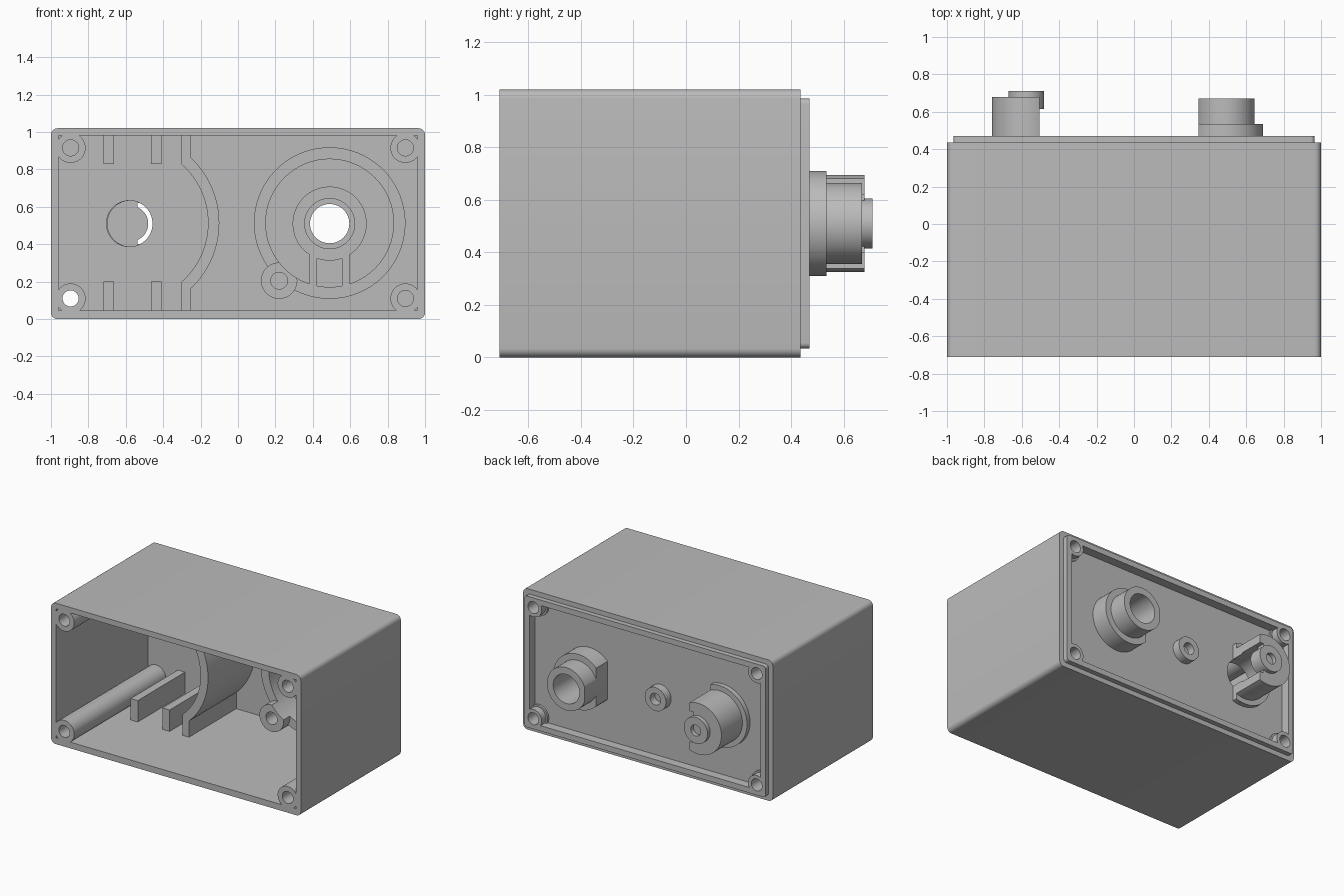
import bpy, bmesh, math
from mathutils import Matrix, Vector

cube = bpy.data.objects.get("Cube")
if cube:
    bpy.data.objects.remove(cube, do_unlink=True)

grey = bpy.data.materials.new("plain grey")
grey.use_nodes = True
grey.diffuse_color = (0.5, 0.5, 0.5, 1)
grey.node_tree.nodes["Principled BSDF"].inputs["Base Color"].default_value = (0.5, 0.5, 0.5, 1)

MID = 0.51           # height of the main axes
INNER, OUTER = 0.34, 0.405   # faces of the dividing panel
parts = []


def add(name, bm):
    mesh = bpy.data.meshes.new(name)
    bmesh.ops.recalc_face_normals(bm, faces=bm.faces)
    bm.to_mesh(mesh)
    bm.free()
    ob = bpy.data.objects.new(name, mesh)
    bpy.context.collection.objects.link(ob)
    mesh.materials.append(grey)
    parts.append(ob)
    return ob


def box(name, x0, x1, y0, y1, z0, z1, radius=0):
    bm = bmesh.new()
    bmesh.ops.create_cube(bm, size=1)
    for v in bm.verts:
        v.co = Vector((x0 + (v.co.x + .5) * (x1 - x0),
                       y0 + (v.co.y + .5) * (y1 - y0),
                       z0 + (v.co.z + .5) * (z1 - z0)))
    if radius:
        edges = [e for e in bm.edges if abs(e.verts[0].co.y - e.verts[1].co.y) > 1e-4]
        bmesh.ops.bevel(bm, geom=edges, offset=radius, segments=6, profile=.5, affect='EDGES')
    return add(name, bm)


def cyl(name, x, z, r, y0, y1, sides=64):
    bm = bmesh.new()
    place = Matrix.Translation((x, (y0 + y1) / 2, z)) @ Matrix.Rotation(math.pi / 2, 4, 'X')
    bmesh.ops.create_cone(bm, cap_ends=True, segments=sides, radius1=r, radius2=r,
                          depth=y1 - y0, matrix=place)
    return add(name, bm)


def combine(target, tool, op='DIFFERENCE'):
    mod = target.modifiers.new("combine", 'BOOLEAN')
    mod.operation, mod.solver, mod.object = op, 'EXACT', tool
    graph = bpy.context.evaluated_depsgraph_get()
    mesh = bpy.data.meshes.new_from_object(target.evaluated_get(graph))
    target.modifiers.clear()
    target.data = mesh
    parts.remove(tool)
    bpy.data.objects.remove(tool, do_unlink=True)


def drill(target, x, z, r, y0, y1):
    combine(target, cyl("drill", x, z, r, y0, y1))


def trim(target, *bounds):
    combine(target, box("trim", *bounds))


# Housing: open front, dividing panel, stepped lip around the back
housing = box("housing", -1, 1, -.71, .435, 0, 1.02, .035)
combine(housing, box("lip", -.965, .965, .38, .47, .035, .985, .02), 'UNION')
trim(housing, -.96, .96, -.8, INNER, .045, .98)
trim(housing, -.925, .925, OUTER, .6, .075, .945)
drill(housing, .49, MID, .105, .2, .6)
drill(housing, -.58, MID, .123, .2, .6)

# Corner screw posts with back ends
for x in (-.895, .895):
    for z in (.11, .915):
        through = x < 0 and z < .5
        drill(housing, x, z, .043, .2, .6)
        post = cyl("corner_post", x, z, .08, -.71, .42)
        combine(post, cyl("post_end", x, z, .068, .38, .47), 'UNION')
        drill(post, x, z, .043, -.8, .6 if through else -.3)
        if not through:
            drill(post, x, z, .043, .2, .6)

# Guide ribs on floor and ceiling
for x in (-.72, -.465):
    for z0, z1 in ((.03, .2), (.83, .99)):
        box("guide_rib", x, x + .057, -.2, .36, z0, z1)

# Curved partition with straight feet
partition = cyl("curved_partition", -.58, MID + .003, .48, -.2, .36, 96)
drill(partition, -.58, MID + .003, .42, -.3, .5)
trim(partition, -1.2, -.305, -.3, .5, -.1, 1.1)
for z0, z1 in ((.03, .19), (.835, .99)):
    combine(partition, box("foot", -.305, -.252, -.2, .36, z0, z1), 'UNION')

# Large ring with a side screw post
ring = cyl("large_ring", .49, MID + .003, .405, .14, .36, 96)
combine(ring, cyl("side_post", .22, .205, .097, .07, .36), 'UNION')
drill(ring, .49, MID + .003, .342, -.1, .5)
drill(ring, .22, .205, .045, 0, .3)

# Inner sleeve and its two ribs
sleeve = cyl("inner_sleeve", .49, MID, .198, .14, .36)
drill(sleeve, .49, MID, .134, 0, .5)
for x in (.383, .555):
    box("sleeve_rib", x, x + .04, .14, .36, .16, .345)

# Rear tube with a flange, flattened on one side
rear_tube = cyl("rear_tube", .49, MID, .155, .36, .67)
combine(rear_tube, cyl("flange", .49, MID, .2, .38, .535), 'UNION')
drill(rear_tube, .49, MID, .105, .2, .8)
trim(rear_tube, .1, .345, .3, .8, .2, .8)

# Rear cup, open on one side, with a low collar
cup = cyl("rear_cup", -.575, MID, .185, .38, .68)
combine(cup, cyl("collar", -.575, MID, .222, .37, .44), 'UNION')
drill(cup, -.575, MID, .123, .2, .62)
trim(cup, -.505, -.2, .3, .9, .1, .9)
trim(cup, -.537, -.2, .5, .9, MID - .11, MID + .11)
tip = cyl("cup_tip", -.575, MID, .095, .615, .71)
drill(tip, -.575, MID, .04, .65, .9)

# Small central boss on the back
boss = cyl("centre_boss", -.08, MID, .085, .38, .465)
drill(boss, -.08, MID, .042, .41, .6)

# Smooth curved walls, crisp edges
bpy.ops.object.select_all(action='DESELECT')
for ob in parts:
    ob.select_set(True)
bpy.context.view_layer.objects.active = housing
bpy.ops.object.shade_smooth_by_angle(angle=math.radians(30))
